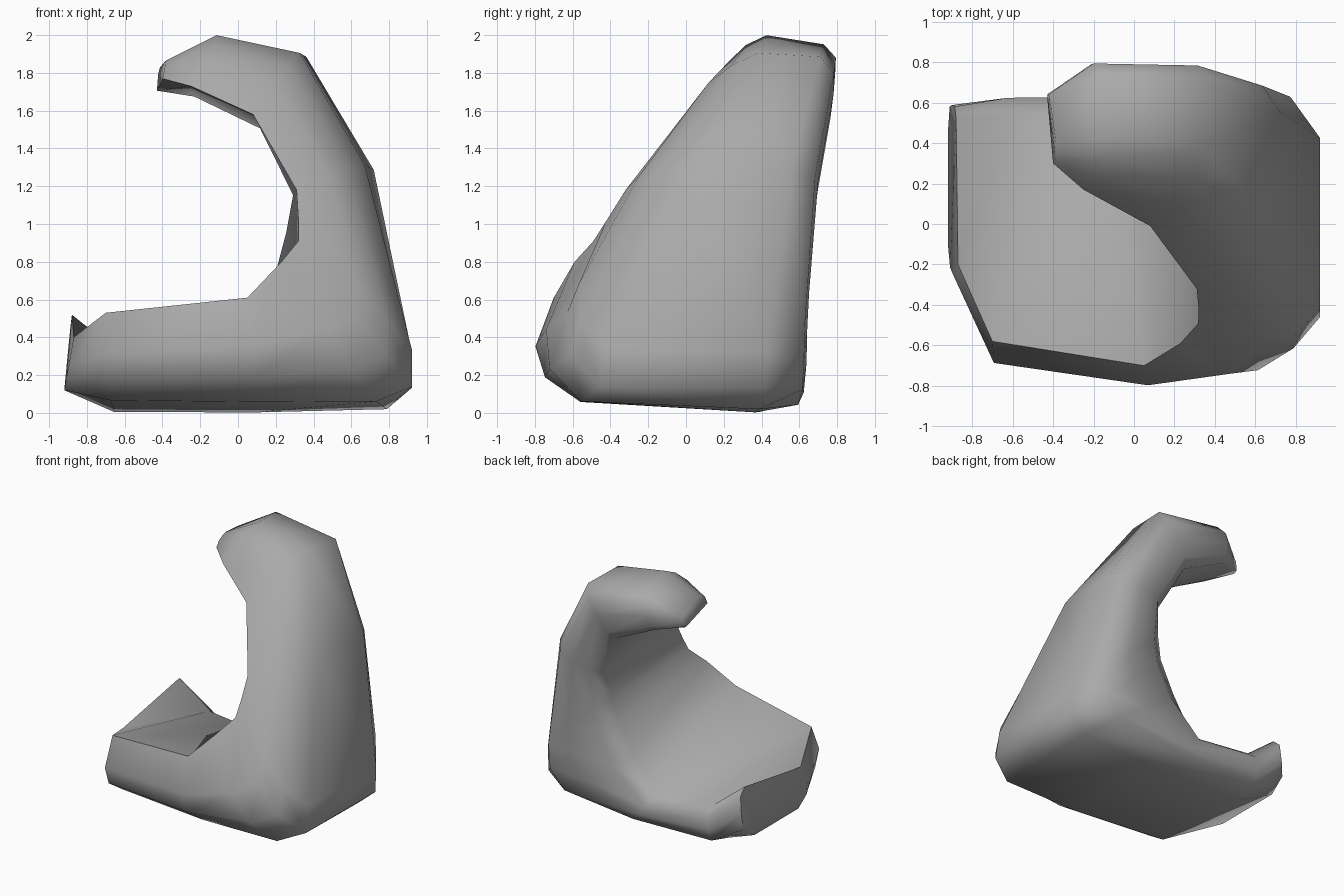
import bpy
import bmesh
from mathutils import Vector

default_cube = bpy.data.objects.get("Cube")
if default_cube:
    bpy.data.objects.remove(default_cube, do_unlink=True)

# Single stone colour
stone = bpy.data.materials.new("stone_grey")
stone.use_nodes = True
grey = (0.4, 0.4, 0.4, 1.0)
stone.diffuse_color = grey
stone.node_tree.nodes["Principled BSDF"].inputs["Base Color"].default_value = grey

# Four corners of each section along the hooked body, from foot end to upper tip:
# inner front, inner back, outer back, outer front
SECTIONS = [
    [(-.87, -.2, .4), (-.88, .58, .53), (-.92, .58, .12), (-.92, -.22, .12)],
    [(-.7, -.58, .53), (-.62, .63, .3), (-.65, .59, -.01), (-.68, -.67, .08)],
    [(.05, -.7, .61), (-.12, .64, .23), (.1, .58, -.01), (.08, -.76, .07)],
    [(.23, -.59, .8), (.07, .64, .52), (.8, .61, .01), (.72, -.76, .07)],
    [(.32, -.49, .91), (.2, .64, .77), (.92, .62, .13), (.92, -.65, .14)],
    [(.32, -.42, 1.02), (.25, .66, .95), (.92, .62, .32), (.92, -.6, .34)],
    [(.31, -.32, 1.18), (.29, .7, 1.15), (.73, .68, 1.28), (.66, -.09, 1.32)],
    [(.08, -.01, 1.58), (.12, .76, 1.5), (.37, .79, 1.88), (.32, .31, 1.91)],
    [(-.25, .17, 1.73), (-.23, .77, 1.67), (-.19, .8, 1.94), (-.1, .36, 2.01)],
    [(-.4, .3, 1.77), (-.43, .64, 1.7), (-.42, .64, 1.82), (-.38, .36, 1.87)],
]


def section_loop(corners):
    """Keep the front rim crisp, round the other corners, swell the flanks."""
    inner_front, inner_back, outer_back, outer_front = map(Vector, corners)
    centre = (inner_front + inner_back + outer_back + outer_front) / 4

    def flank(a, b, swell):
        middle = (a + b) / 2
        return middle + (middle - centre) * swell

    return [
        inner_front,
        inner_back.lerp(inner_front, .08),
        inner_back.lerp(outer_back, .16),
        flank(inner_back, outer_back, .02),
        outer_back.lerp(inner_back, .22),
        outer_back.lerp(outer_front, .16),
        outer_front.lerp(outer_back, .15),
        outer_front.lerp(inner_front, .22),
        flank(outer_front, inner_front, .1),
    ]


# Hooked body lofted through the sections and closed at both ends
bm = bmesh.new()
rings = [[bm.verts.new(p) for p in section_loop(s)] for s in SECTIONS]
for ring, following in zip(rings, rings[1:]):
    for i in range(len(ring)):
        j = (i + 1) % len(ring)
        bm.faces.new((ring[i], ring[j], following[j], following[i]))
bm.faces.new(rings[0])
bm.faces.new(rings[-1])
bmesh.ops.recalc_face_normals(bm, faces=bm.faces)

mesh = bpy.data.meshes.new("hooked_rock")
bm.to_mesh(mesh)
bm.free()
mesh.materials.append(stone)
rock = bpy.data.objects.new("hooked_rock", mesh)
bpy.context.collection.objects.link(rock)

# Smooth shading with a crisp rim around the hollow
bpy.ops.object.select_all(action="DESELECT")
rock.select_set(True)
bpy.context.view_layer.objects.active = rock
bpy.ops.object.shade_smooth_by_angle(angle=1.4)
